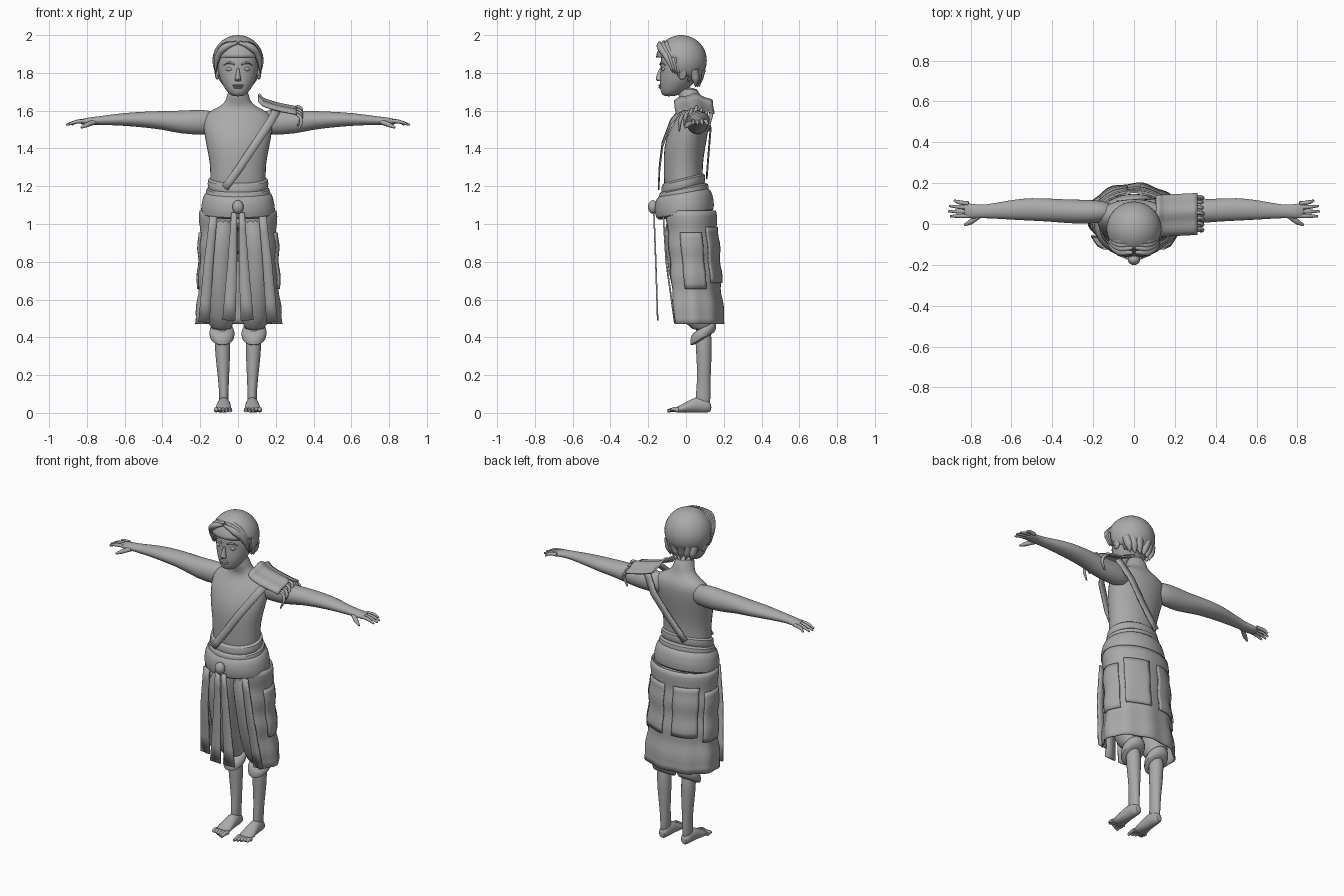
import bpy, bmesh, math
from mathutils import Vector

cube = bpy.data.objects.get("Cube")
if cube:
    bpy.data.objects.remove(cube)

GREY = (0.4, 0.4, 0.4, 1)
clay = bpy.data.materials.new("plain grey")
clay.use_nodes = True
clay.diffuse_color = GREY
clay.node_tree.nodes["Principled BSDF"].inputs["Base Color"].default_value = GREY
CM = 0.01  # all measurements below are in hundredths of a unit
SIDES = (("left", 1), ("right", -1))


def finish(obj, subdivide=0, thickness=0):
    obj.data.materials.append(clay)
    if thickness:
        solid = obj.modifiers.new("thickness", "SOLIDIFY")
        solid.thickness, solid.offset = thickness * CM, 0
    if subdivide:
        obj.modifiers.new("smooth", "SUBSURF").levels = subdivide
        obj.modifiers["smooth"].render_levels = subdivide
    bpy.ops.object.select_all(action="DESELECT")
    bpy.context.view_layer.objects.active = obj
    obj.select_set(True)
    if obj.type == "MESH":
        bpy.ops.object.shade_smooth_by_angle(angle=math.radians(50))
    return obj


def add_mesh(name, bm, subdivide=0, thickness=0):
    bmesh.ops.recalc_face_normals(bm, faces=bm.faces)
    mesh = bpy.data.meshes.new(name)
    bm.to_mesh(mesh)
    bm.free()
    obj = bpy.data.objects.new(name, mesh)
    bpy.context.collection.objects.link(obj)
    return finish(obj, subdivide, thickness)


def loft(name, axis, rings, side=1, tilt=0, sides=16):
    """Skin oval rings (position, low a, high a, low b, high b) along one axis."""
    bm = bmesh.new()
    rows = []
    for t, a0, a1, b0, b1 in rings:
        row = []
        for i in range(sides):
            angle = math.tau * i / sides
            da, db = (a1 - a0) / 2 * math.cos(angle), (b1 - b0) / 2 * math.sin(angle)
            a, b, along = (a0 + a1) / 2 + da, (b0 + b1) / 2 + db, t + tilt * db
            x, y, z = {"z": (a, b, along), "x": (along, a, b), "y": (a, along, b)}[axis]
            row.append(bm.verts.new(Vector((x * side, y, z)) * CM))
        rows.append(row)
    for low, high in zip(rows, rows[1:]):
        for i in range(sides):
            j = (i + 1) % sides
            bm.faces.new((low[i], low[j], high[j], high[i]))
    bm.faces.new(rows[0])
    bm.faces.new(rows[-1])
    return add_mesh(name, bm, 1)


def sheet(name, point, columns, rows, thickness=0.8):
    """Cloth grid from a function of two values running from zero to one."""
    bm = bmesh.new()
    grid = [[bm.verts.new(Vector(point(i / columns, j / rows)) * CM)
             for i in range(columns + 1)] for j in range(rows + 1)]
    for low, high in zip(grid, grid[1:]):
        for i in range(columns):
            bm.faces.new((low[i], low[i + 1], high[i + 1], high[i]))
    return add_mesh(name, bm, 0, thickness)


def ribbon(name, path, start, end):
    """Flat band along a path, with its width facing the front."""
    path = [Vector(p) for p in path]

    def point(u, v):
        k = min(int(v * (len(path) - 1)), len(path) - 2)
        f = v * (len(path) - 1) - k
        across = (path[-1] - path[0]).cross(Vector((0, 1, 0))).normalized()
        return path[k].lerp(path[k + 1], f) + across * (u - 0.5) * (start + (end - start) * v)
    return sheet(name, point, 2, 3 * (len(path) - 1))


def tube(name, path, radii, side=1):
    curve = bpy.data.curves.new(name, "CURVE")
    curve.dimensions, curve.bevel_depth, curve.bevel_resolution = "3D", CM, 2
    curve.use_fill_caps, curve.resolution_u = True, 6
    spline = curve.splines.new("BEZIER")
    spline.bezier_points.add(len(path) - 1)
    for knot, (x, y, z), radius in zip(spline.bezier_points, path, radii):
        knot.co = Vector((x * side, y, z)) * CM
        knot.radius = radius
        knot.handle_left_type = knot.handle_right_type = "AUTO"
    obj = bpy.data.objects.new(name, curve)
    bpy.context.collection.objects.link(obj)
    return finish(obj)


def blob(name, centre, size):
    bm = bmesh.new()
    bmesh.ops.create_uvsphere(bm, u_segments=16, v_segments=10, radius=1)
    for v in bm.verts:
        v.co = Vector([(c + s * p) * CM for c, s, p in zip(centre, size, v.co)])
    return add_mesh(name, bm)


# Torso, neck and head
loft("torso", "z", [(112, -15, 15, -11, 10), (122, -15, 15, -12, 9), (132, -15, 15, -12, 9),
     (141, -17, 17, -12, 10.5), (149, -18.5, 18.5, -9.5, 12), (155, -19, 19, -6, 12.5),
     (159, -17, 17, -3, 12), (162, -10, 10, -2, 10), (165, -6, 6, -3, 8), (173, -5.5, 5.5, -6, 7)])
loft("head", "z", [(167.5, -3, 3, -12, -6), (169.5, -5.5, 5.5, -13.5, -1), (173, -8, 8, -14, 3),
     (177, -10, 10, -14, 6), (182, -11, 11, -13.5, 8), (188, -11.5, 11.5, -14, 9), (195, -9, 9, -11, 6)])
loft("nose", "z", [(175.5, -1.6, 1.6, -15, -12), (176.5, -2, 2, -16.5, -12),
     (179, -1, 1, -15.5, -12), (183, -.8, .8, -14, -12)])
blob("upper_lip", (0, -13.4, 173.4), (3, 1.3, .6))
blob("lower_lip", (0, -13.2, 172.3), (2.4, 1.3, .7))
for label, s in SIDES:
    blob(label + "_eye", (4.4 * s, -11.8, 182), (2, 1.2, 1.1))
    blob(label + "_ear", (11 * s, -2, 180), (1.3, 2.4, 3.6))
    tube(label + "_brow", [(1.8, -13.7, 184.4), (4.5, -13, 185.4), (7.8, -10.8, 184)], (.4, .6, .2), s)

# Hair cap, cut open around the face and at the nape
bm = bmesh.new()
bmesh.ops.create_uvsphere(bm, u_segments=32, v_segments=24, radius=1)
for v in bm.verts:
    v.co = Vector((13 * v.co.x, -2.5 + 13 * v.co.y, 186.5 + 13 * v.co.z)) * CM
cut = [v for v in bm.verts if v.co.z < (1.87 if v.co.y < -.06 else 1.78 if v.co.y < 0 else 1.74)]
bmesh.ops.delete(bm, geom=cut, context="VERTS")
add_mesh("hair_cap", bm, 0, 1)
for label, s in SIDES:
    for i in range(5):
        f = i / 4
        tube(label + "_fringe_lock", [(.5, -14 + 9 * f, 196 + 2 * f), (7, -13.5 + 7 * f, 193.5 + f),
             (11, -10 + 6 * f, 188 - f), (12, -7 + 5 * f, 180 - 2 * f)], (.8, 2, 1.7, .2), s)
    for i in range(3):
        tube(label + "_nape_lock", [(9 - 3 * i, 4 + 2 * i, 182), (8 - 3 * i, 5 + i, 177),
             (7 - 3 * i, 5 + i, 172.5)], (2.5, 2.2, .2), s)

# Arms and hands
FINGERS = ((10, 11.5, 88), (8, 8.8, 90.5), (6, 6.2, 91), (4, 3.8, 90))
for label, s in SIDES:
    loft(label + "_arm", "x", [(9, 2, 10, 148, 159), (18, 0, 12, 147, 161), (30, 0, 12, 147.5, 160),
         (40, 1, 12.5, 150, 160), (50, 1.5, 13, 151, 159.5), (60, 2, 12, 152, 159),
         (74, 3, 9, 152.5, 157), (79, 2.5, 10, 152.5, 156.5), (84, 3, 10.5, 152.5, 155.5)], s)
    for base, tip, reach in FINGERS:
        tube(label + "_finger", [(81, base, 154.5), (86, (base + tip) / 2, 154), (reach, tip, 152.5)],
             (1.1, 1, .5), s)
    tube(label + "_thumb", [(76, 4, 154), (80, 1, 152.5), (83, -.5, 151)], (1.4, 1.3, .6), s)

# Legs, feet and rolled trousers
for label, s in SIDES:
    loft(label + "_shin", "z", [(2, 5, 10, 5, 13), (9, 5, 10, 5, 13), (18, 4.8, 10.5, 6, 13),
         (30, 4, 12.2, 5.5, 13.7), (48, 4, 13, 4, 14)], s)
    loft(label + "_foot", "y", [(13.5, 5.5, 9.5, .5, 5), (11, 4.5, 10.5, 0, 8), (5, 4, 11, 0, 9),
         (0, 3.5, 12, 0, 5.5), (-6, 3, 12.5, 0, 3)], s)
    for i in range(5):
        x, reach = 4.3 + 1.8 * i, 10 - .8 * i
        tube(label + "_toe", [(x, -4, 1.5), (x, -7, 1.6), (x, -reach, 1)], (1.3, 1.1, .8), s)
    loft(label + "_trouser_leg", "z", [(43, 3, 14, 3, 15), (50, 1.8, 17, -2, 15), (65, 1, 18, -8, 14),
         (85, 0, 18.5, -11, 14), (106, -2, 17, -13.5, 13)], s)
    loft(label + "_trouser_cuff", "z", [(39, 3.5, 13, 4, 14.5), (39.5, 1.8, 15, 2, 16),
         (43, 1.5, 15.5, 2, 16.5), (46, 3, 14.5, 3, 15)], s, tilt=.6)


# Wrap skirt, open at the front, with pocket patches
def skirt_point(turn, drop, off=0):
    angle = turn * math.radians(142 - 14 * drop)
    flare = drop ** 3
    ripple = .5 * math.sin(angle * 9) * drop + .4 * math.sin(drop * 24)
    width, depth = 20 + 3 * flare + ripple + off, 14.5 + 1.5 * flare + ripple + off
    y_mid = 1 + 3 * drop
    return (width * math.sin(angle), y_mid + depth * math.cos(angle), 107 - 58 * drop - flare * 2)


sheet("wrap_skirt", lambda u, v: skirt_point(2 * u - 1, v), 48, 20)
for label, s in SIDES:
    for part, middle, top in (("side_pocket", .62, .2), ("back_pocket", .22, .15)):
        sheet(label + "_" + part, lambda u, v: skirt_point(
            s * (middle + .32 * (u - .5)), top + .5 * v, .9), 8, 10)
    # Loose cloth edge beside each opening
    ribbon(label + "_front_flap", [(13 * s, -12, 104), (15.5 * s, -10.5, 80), (18 * s, -6, 48)], 4, 6)
    ribbon(label + "_hanging_tie", [(2 * s, -17, 106), (3 * s, -16, 80), (4.8 * s, -15, 49)], 3, 7)

# Waist sash and knot
loft("lower_sash", "z", [(104, -18, 18, -14, 13), (105, -20, 20, -16, 15), (110, -19.7, 19.7, -17, 15),
     (116, -18.3, 18.3, -16, 13.5), (118, -16, 16, -13, 11)], tilt=.15, sides=24)
loft("middle_sash", "z", [(114, -15, 15, -12, 10), (115, -17.5, 17.5, -15, 12.5),
     (119, -17, 17, -14.5, 12), (120, -15, 15, -12, 10)], tilt=.2, sides=24)
loft("upper_sash", "z", [(117, -15, 15, -12, 9), (119, -16.3, 16.3, -13.5, 10.5),
     (124, -16.3, 16.3, -13, 10.3), (124.5, -14.5, 14.5, -11, 8.5)], tilt=.25, sides=24)
blob("sash_knot", (0, -17.5, 109), (3, 2.6, 3.6))

# Chest strap, shoulder cloth and its fringe
ribbon("front_strap", [(21, -2, 161), (17, -8, 154), (9, -12.5, 142), (1, -14, 130), (-7, -14.5, 119)], 4.5, 4)
ribbon("back_strap", [(20, 10, 161), (13, 13, 150), (4, 12, 138), (-7, 11, 125)], 4.5, 4)


def drape(u, v):
    y = -6 + 20 * v
    return (11 + 20 * u, y + u, 168.5 - 7 * math.sqrt(u) - 3.5 * (2 * v - 1) ** 2 + .5 * math.sin(v * 14))


sheet("shoulder_cloth", drape, 10, 12, 1)
for i in range(7):
    y = -3 + 2.6 * i
    sag = 3 * abs(i - 3)
    tube("cloth_tassel", [(29, y, 161 - sag / 4), (32, y + .8, 162 - sag / 2), (33.5, y, 159.5 - sag / 2),
         (31.5, y - .6, 158 - sag)], (.5, .9, 1, .4))
